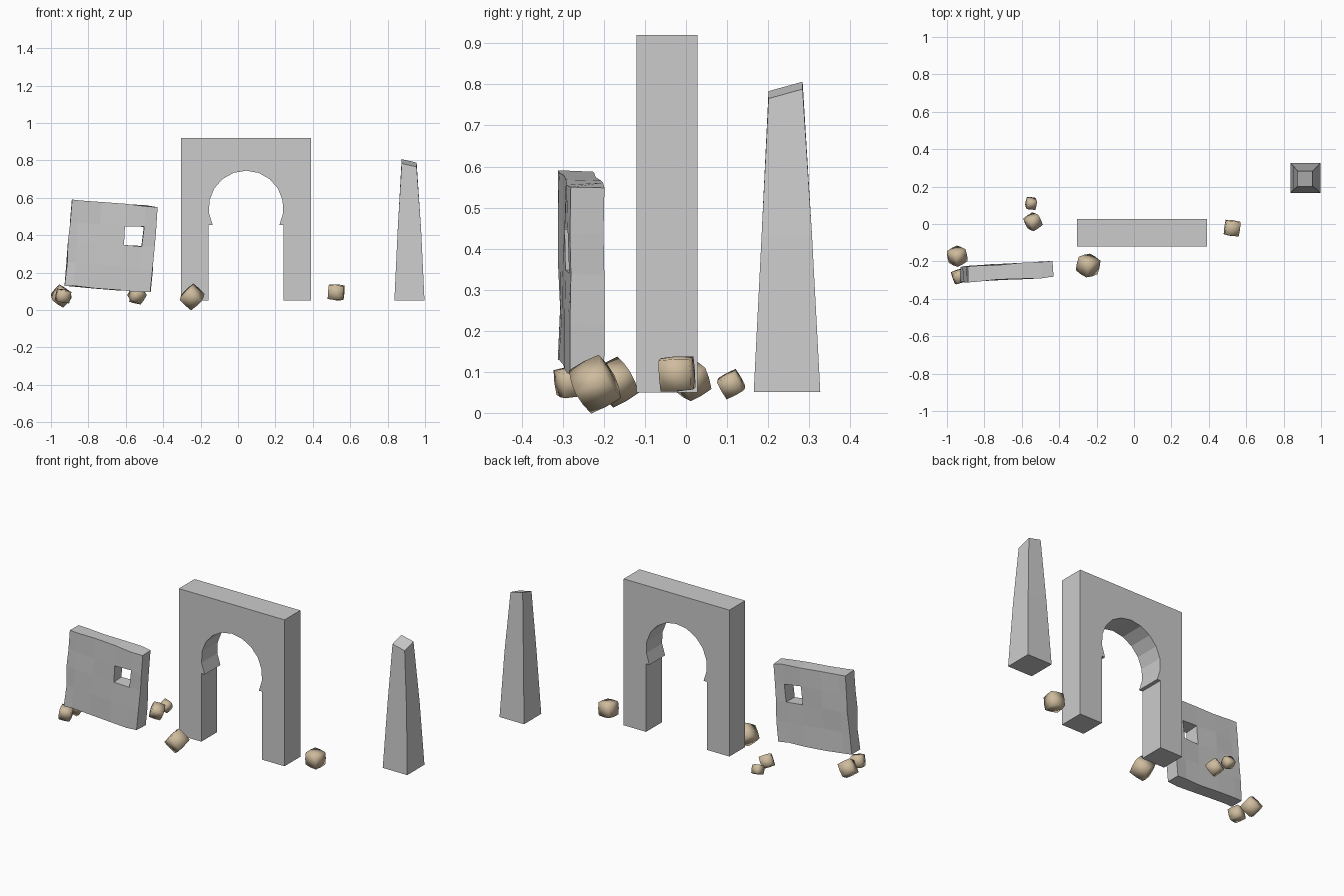
import bpy, bmesh, math, random
from mathutils import Vector, Euler

if "Cube" in bpy.data.objects:
    bpy.data.objects.remove(bpy.data.objects["Cube"])

random.seed(4)


def finish(bm, name, mat=None, smooth=False):
    bmesh.ops.recalc_face_normals(bm, faces=bm.faces)
    mesh = bpy.data.meshes.new(name)
    bm.to_mesh(mesh)
    bm.free()
    for p in mesh.polygons:
        p.use_smooth = smooth
    if mat:
        mesh.materials.append(mat)
    ob = bpy.data.objects.new(name, mesh)
    bpy.context.collection.objects.link(ob)
    return ob


# Archway: rectangular outline with a horseshoe opening, built as strips
def archway():
    x0, x1, y0, y1, z0, z1 = -0.305, 0.39, -0.12, 0.028, 0.05, 0.92
    cx, cz, r = 0.043, 0.545, 0.2
    a0, n = math.radians(-27), 12
    arc = []
    for i in range(n + 1):
        a = math.pi - a0 + (2 * a0 - math.pi) * i / n
        arc.append((cx + r * math.cos(a), cz + r * math.sin(a)))
    zs = arc[0][1]
    outline = [(x0, z0), (x0, z1), (x1, z1), (x1, z0), (cx + r, z0), (cx + r, zs)]
    outline += arc[::-1] + [(cx - r, zs), (cx - r, z0)]
    bm = bmesh.new()
    face = bm.faces.new([bm.verts.new((x, y0, z)) for x, z in outline])
    ext = bmesh.ops.extrude_face_region(bm, geom=[face], use_keep_orig=True)
    moved = [g for g in ext["geom"] if isinstance(g, bmesh.types.BMVert)]
    bmesh.ops.translate(bm, verts=moved, vec=(0, y1 - y0, 0))
    bmesh.ops.triangulate(bm, faces=[f for f in bm.faces if len(f.verts) > 4])
    finish(bm, "horseshoe_archway")


# Broken wall: skewed, slightly wavy slab with a square window
def wall():
    us, vs = [0, 0.1, 0.35, 0.64, 0.86, 1], [0, 0.27, 0.53, 0.75, 1]
    hole = (3, 2)
    bl, br, tl, tr = [Vector(p) for p in
                      ((-0.925, 0.13), (-0.468, 0.095), (-0.89, 0.59), (-0.432, 0.552))]
    bm = bmesh.new()
    grid = {}
    for i, u in enumerate(us):
        for j, v in enumerate(vs):
            p = bl.lerp(br, u).lerp(tl.lerp(tr, u), v)
            for k, side in enumerate((-1, 1)):
                jit = [random.uniform(-0.004, 0.004) for _ in range(3)]
                y = -0.268 + 0.025 * u + side * 0.041
                grid[i, j, k] = bm.verts.new((p.x + jit[0], y + jit[1], p.y + jit[2]))
    nu, nv = len(us) - 1, len(vs) - 1
    solid = {(i, j) for i in range(nu) for j in range(nv)} - {hole}
    for i, j in solid:
        c = [(i, j), (i + 1, j), (i + 1, j + 1), (i, j + 1)]
        for k in (0, 1):
            bm.faces.new([grid[a, b, k] for a, b in c])
        # Close the rim wherever there is no neighbouring cell
        for e, (di, dj) in enumerate(((0, -1), (1, 0), (0, 1), (-1, 0))):
            if (i + di, j + dj) not in solid:
                p, q = c[e], c[(e + 1) % 4]
                bm.faces.new([grid[(*p, 0)], grid[(*q, 0)], grid[(*q, 1)], grid[(*p, 1)]])
    finish(bm, "ruined_window_wall")


# Obelisk: tapered pillar with a slanted broken top
def obelisk():
    bm = bmesh.new()
    rings = []
    for x0, x1, y0, y1, z, sx, sy in (
            (0.836, 0.997, 0.165, 0.327, 0.051, 0, 0),
            (0.854, 0.979, 0.184, 0.307, 0.43, 0, 0),
            (0.875, 0.955, 0.201, 0.284, 0.786, -0.018, 0.023)):
        rings.append([bm.verts.new((x, y, z + sx * (a - 0.5) + sy * (b - 0.5)))
                      for x, y, a, b in ((x0, y0, 0, 0), (x1, y0, 1, 0),
                                         (x1, y1, 1, 1), (x0, y1, 0, 1))])
    for lo, hi in zip(rings, rings[1:]):
        for i in range(4):
            j = (i + 1) % 4
            bm.faces.new((lo[i], lo[j], hi[j], hi[i]))
    bm.faces.new(rings[0])
    bm.faces.new(rings[-1])
    finish(bm, "broken_obelisk")


archway()
wall()
obelisk()

# Fallen stones: slightly bulged cubes, tumbled at different angles
tan = bpy.data.materials.new("sandstone")
tan.diffuse_color = (0.62, 0.5, 0.34, 1)
tan.use_nodes = True
tan.node_tree.nodes["Principled BSDF"].inputs["Base Color"].default_value = tan.diffuse_color


def stone(name, loc, size, rot):
    bm = bmesh.new()
    bmesh.ops.create_cube(bm, size=1)
    bmesh.ops.subdivide_edges(bm, edges=bm.edges[:], cuts=1, use_grid_fill=True)
    turn = Euler([math.radians(a) for a in rot]).to_matrix()
    for v in bm.verts:
        ball = v.co.normalized() * 0.62
        v.co = turn @ (v.co.lerp(ball, 0.25) * size) + Vector(loc)
    finish(bm, name, tan, True)


for n, (loc, size, rot) in enumerate((
        ((-0.945, -0.172, 0.075), 0.078, (35, 30, 30)),
        ((-0.935, -0.28, 0.075), 0.066, (10, 8, 20)),
        ((-0.55, 0.11, 0.07), 0.051, (28, 15, -5)),
        ((-0.54, 0.012, 0.08), 0.068, (30, 20, 35)),
        ((-0.245, -0.222, 0.07), 0.09, (38, 42, 15)),
        ((0.525, -0.022, 0.095), 0.081, (3, 5, -8)))):
    stone(f"fallen_stone_{n + 1}", loc, size, rot)
